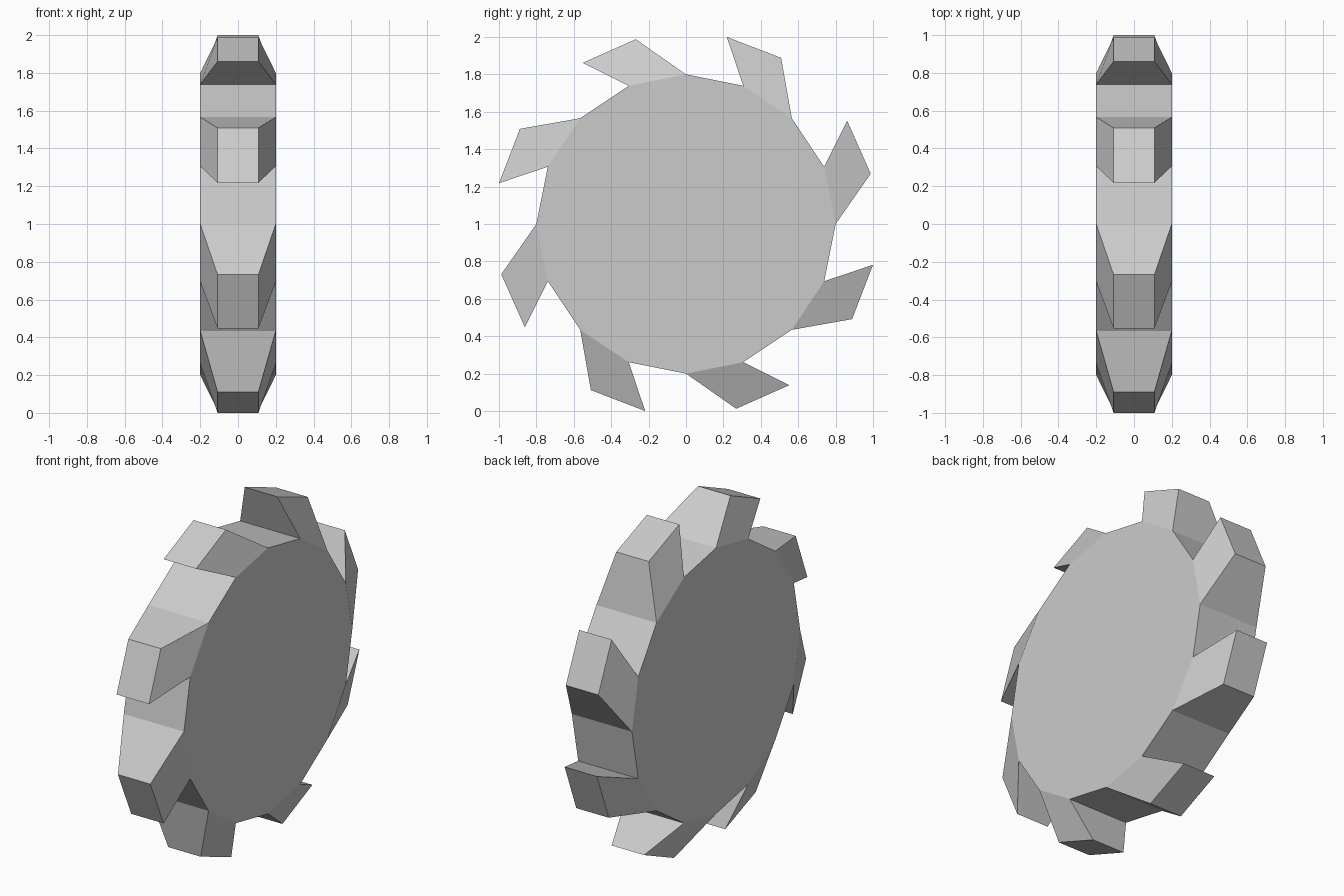
import bpy, bmesh
from math import sin, cos, radians, degrees, atan2

if "Cube" in bpy.data.objects:
    bpy.data.objects.remove(bpy.data.objects["Cube"])

SIDES, RADIUS, HALF_W = 16, 0.8, 0.2
TIP_R, TIP_HALF_W = 1.0235, 0.108
STEP = 360 / SIDES


def point(x, r, deg):
    a = radians(deg)
    return (x, r * cos(a), 1 + r * sin(a))


bm = bmesh.new()

# Disc: 16-sided drum lying along x
left, right = [[bm.verts.new(point(x, RADIUS, i * STEP)) for i in range(SIDES)]
               for x in (-HALF_W, HALF_W)]
bm.faces.new(left[::-1])
bm.faces.new(right)
rim = []
for i in range(SIDES):
    j = (i + 1) % SIDES
    rim.append(bm.faces.new((left[i], left[j], right[j], right[i])))

# Teeth: every other rim face extruded into a swept, narrowing block
for i in range(0, SIDES, 2):
    tip = bmesh.ops.extrude_discrete_faces(bm, faces=[rim[i]])["faces"][0]
    middle = (i + 0.5) * STEP
    for v in tip.verts:
        angle = degrees(atan2(v.co.z - 1, v.co.y))
        leading = (angle - middle + 180) % 360 - 180 > 0
        tip_angle = i * STEP + (32.7 if leading else 15.2)
        v.co = point(TIP_HALF_W if v.co.x > 0 else -TIP_HALF_W, TIP_R, tip_angle)

bmesh.ops.recalc_face_normals(bm, faces=bm.faces[:])
mesh = bpy.data.meshes.new("toothed_wheel")
bm.to_mesh(mesh)
bm.free()
wheel = bpy.data.objects.new("toothed_wheel", mesh)
bpy.context.collection.objects.link(wheel)
